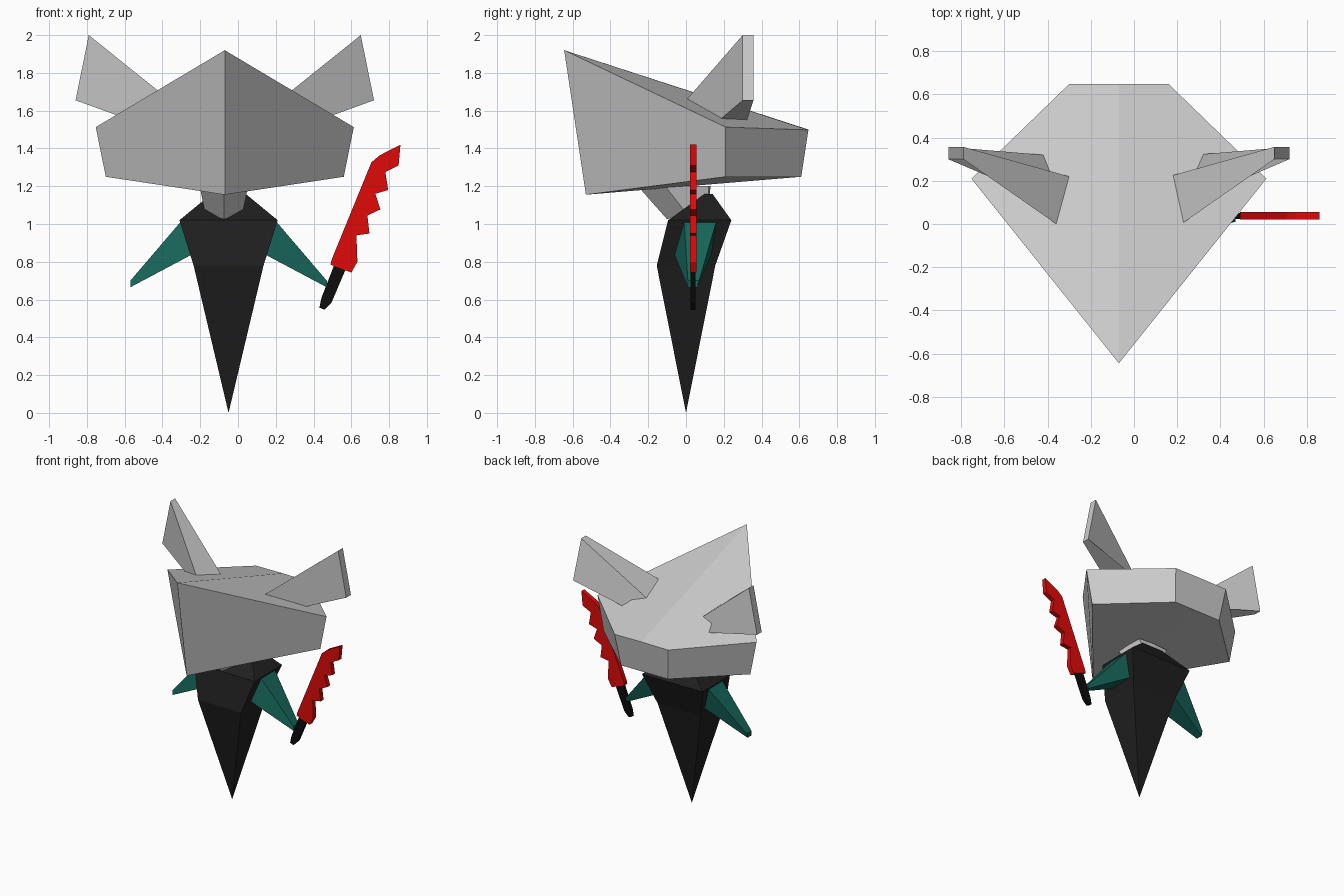
import bpy, bmesh
from mathutils import Vector

if "Cube" in bpy.data.objects:
    bpy.data.objects.remove(bpy.data.objects["Cube"])


def paint(name, rgb):
    m = bpy.data.materials.new(name)
    m.diffuse_color = (*rgb, 1)
    m.use_nodes = True
    m.node_tree.nodes["Principled BSDF"].inputs["Base Color"].default_value = m.diffuse_color
    return m


black = paint("black cloth", (0.014, 0.014, 0.014))
green = paint("green cloth", (0.008, 0.13, 0.10))
red = paint("red blade", (0.75, 0.003, 0.003))
dark = paint("dark grip", (0.004, 0.004, 0.004))


def loft(name, rings, mat=None, ridge=None):
    """Join equal rings of points; cap both ends, optionally creased across."""
    bm = bmesh.new()
    rows = [[bm.verts.new(p) for p in r] for r in rings]
    n = len(rows[0])
    for a, b in zip(rows, rows[1:]):
        for i in range(n):
            j = (i + 1) % n
            bm.faces.new((a[i], a[j], b[j], b[i]))
    for r in (rows[0], rows[-1]):
        bm.faces.new(r)
        if ridge:
            bmesh.ops.connect_verts(bm, verts=[r[ridge[0]], r[ridge[1]]])
    bmesh.ops.remove_doubles(bm, verts=bm.verts, dist=0.0001)
    bmesh.ops.recalc_face_normals(bm, faces=bm.faces)
    me = bpy.data.meshes.new(name)
    bm.to_mesh(me)
    bm.free()
    ob = bpy.data.objects.new(name, me)
    bpy.context.collection.objects.link(ob)
    if mat:
        me.materials.append(mat)
    return ob


def symmetric(half, cx):
    """Complete a half outline whose first and last points lie on the centre."""
    right = [(cx + x, y, z) for x, y, z in half]
    left = [(cx - x, y, z) for x, y, z in half[-2:0:-1]]
    return right + left


def limb(name, base, tip, cx, mat=None, sink=0.12):
    """Mirrored pair of tapered four-sided limbs, rooted inside their parent."""
    root = [Vector(b) + (Vector(b) - Vector(t)) * sink for b, t in zip(base, tip)]
    for side, label in ((1, "right"), (-1, "left")):
        rings = [[(cx + side * (p[0] - cx), p[1], p[2]) for p in r]
                 for r in (root, tip)]
        loft(f"{label}_{name}", rings, mat)


def box_ring(x0, x1, y0, y1, z):
    return [(x0, y0, z), (x1, y0, z), (x1, y1, z), (x0, y1, z)]


def plate(name, outline, y0, y1, mat):
    loft(name, [[(x, y, z) for x, z in outline] for y in (y0, y1)], mat)


# Wedge-shaped head with a centre ridge
HX = -0.07
loft("head", [
    symmetric([(0, -0.53, 1.155), (0.63, 0.21, 1.25), (0.2, 0.61, 1.25), (0, 0.61, 1.25)], HX),
    symmetric([(0, -0.645, 1.92), (0.683, 0.21, 1.513), (0.23, 0.648, 1.498), (0, 0.648, 1.5)], HX),
], ridge=(0, 3))

# Flared ears
limb("ear",
     [(0.22, 0.0, 1.655), (0.16, 0.22, 1.595), (0.28, 0.32, 1.54), (0.45, 0.185, 1.557)],
     [(0.65, 0.3, 2.0), (0.65, 0.357, 2.0), (0.72, 0.357, 1.655), (0.72, 0.3, 1.655)], HX)

# Neck
loft("neck", [
    symmetric([(0, -0.1, 1.025), (0.1, 0.0, 1.06), (0.085, 0.12, 1.1), (0, 0.12, 1.1)], -0.075),
    symmetric([(0, -0.255, 1.2), (0.128, -0.11, 1.2), (0.125, 0.12, 1.2), (0, 0.13, 1.2)], -0.075),
])

# Robe tapering to a point on the ground
loft("body", [
    box_ring(-0.05, -0.05, 0, 0, 0),
    box_ring(-0.235, 0.135, -0.155, 0.155, 0.78),
    box_ring(-0.31, 0.21, -0.095, 0.24, 1.02),
    box_ring(-0.14, 0.04, 0.1, 0.14, 1.16),
], black)

# Arms
limb("arm",
     [(0.205, -0.01, 1.01), (0.205, 0.16, 1.01), (0.15, 0.135, 0.84), (0.15, -0.06, 0.835)],
     [(0.47, 0.01, 0.70), (0.47, 0.07, 0.70), (0.47, 0.06, 0.665), (0.47, 0.01, 0.665)],
     -0.05, green)

# Serrated knife
plate("blade", [
    (0.86, 1.42), (0.85, 1.31), (0.78, 1.275), (0.795, 1.18), (0.727, 1.16),
    (0.754, 1.077), (0.685, 1.045), (0.696, 0.95), (0.627, 0.94), (0.632, 0.8),
    (0.6, 0.743), (0.49, 0.785), (0.495, 0.81), (0.706, 1.326), (0.749, 1.363)],
    0.02, 0.055, red)
plate("knife_handle", [
    (0.51, 0.785), (0.57, 0.76), (0.495, 0.584), (0.458, 0.546), (0.431, 0.557), (0.442, 0.61)],
    0.024, 0.05, dark)
